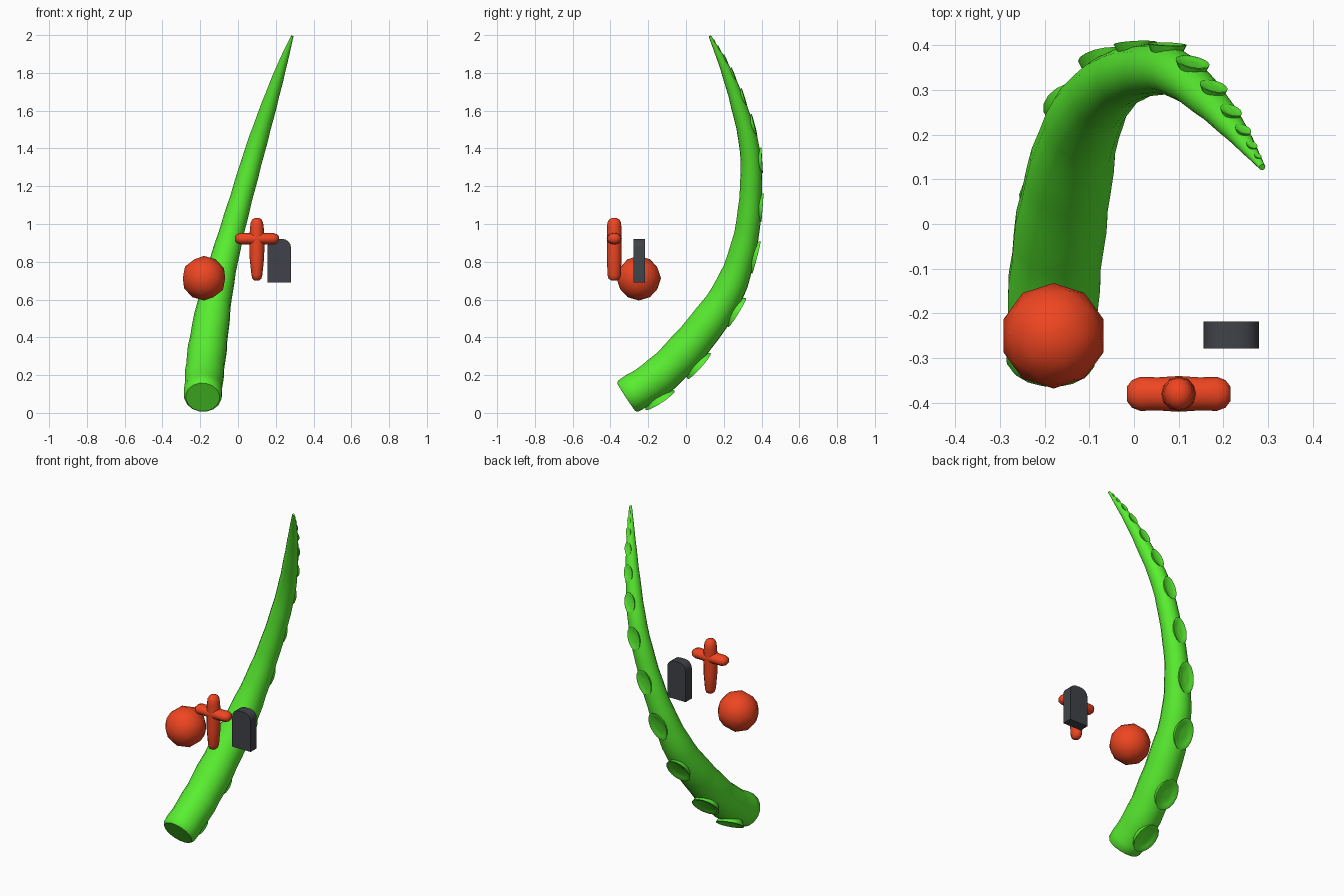
import bpy, bmesh, math
from mathutils import Vector, Matrix

if "Cube" in bpy.data.objects:
    bpy.data.objects.remove(bpy.data.objects["Cube"])


def material(name, rgb):
    m = bpy.data.materials.new(name)
    m.diffuse_color = (*rgb, 1)
    m.use_nodes = True
    m.node_tree.nodes["Principled BSDF"].inputs["Base Color"].default_value = m.diffuse_color
    return m


GREEN = material("green", (0.10, 0.86, 0.03))
RED = material("red", (0.86, 0.06, 0.015))
DARK = material("charcoal", (0.05, 0.055, 0.065))


def finish(bm, name, mat, angle=40):
    bmesh.ops.recalc_face_normals(bm, faces=bm.faces)
    me = bpy.data.meshes.new(name)
    bm.to_mesh(me)
    bm.free()
    ob = bpy.data.objects.new(name, me)
    bpy.context.collection.objects.link(ob)
    me.materials.append(mat)
    bpy.ops.object.select_all(action='DESELECT')
    ob.select_set(True)
    bpy.context.view_layer.objects.active = ob
    bpy.ops.object.shade_smooth_by_angle(angle=math.radians(angle))
    return ob


def loft(bm, rings):
    """Skin a list of equal-length point rings and cap both ends."""
    vs = [[bm.verts.new(p) for p in ring] for ring in rings]
    n = len(vs[0])
    for a, b in zip(vs, vs[1:]):
        for i in range(n):
            j = (i + 1) % n
            bm.faces.new((a[i], a[j], b[j], b[i]))
    bm.faces.new(vs[0])
    bm.faces.new(vs[-1])


def ellipse(c, u, v, n):
    return [c + u * math.cos(2 * math.pi * i / n) + v * math.sin(2 * math.pi * i / n)
            for i in range(n)]


# Tentacle centreline: x, y, z, radius
KEYS = [Vector(k) for k in (
    (-0.187, -0.315, 0.083, 0.100), (-0.178, -0.130, 0.205, 0.103),
    (-0.155, 0.050, 0.392, 0.101), (-0.115, 0.220, 0.635, 0.086),
    (-0.055, 0.307, 0.880, 0.070), (0.015, 0.341, 1.130, 0.060),
    (0.090, 0.338, 1.390, 0.053), (0.165, 0.278, 1.630, 0.041),
    (0.230, 0.205, 1.830, 0.026), (0.287, 0.127, 1.994, 0.007))]


def path(u):
    i = min(int(u), len(KEYS) - 2)
    t = u - i
    b, c = KEYS[i], KEYS[i + 1]
    a = KEYS[i - 1] if i else 2 * b - c
    d = KEYS[i + 2] if i + 2 < len(KEYS) else 2 * c - b
    return 0.5 * (2 * b + (c - a) * t + (2 * a - 5 * b + 4 * c - d) * t * t
                  + (3 * b - a - 3 * c + d) * t ** 3)


def frame(u):
    """Centre, radius, tangent, side and outward direction on the path."""
    p = path(u)
    e = 0.02
    t = (path(min(u + e, 9)) - path(max(u - e, 0))).to_3d().normalized()
    out = t.cross(Vector((-0.97, 0, 0.23))).normalized()
    if out.y < 0:
        out = -out
    return p.to_3d(), p.w, t, t.cross(out), out


# Tentacle body
bm = bmesh.new()
rings = []
for k in range(37):
    c, r, t, side, out = frame(k / 4)
    r *= 1 + 0.02 * math.sin(k * 2.1)
    if k == 0:
        rings.append(ellipse(c, side * r * 0.9, out * r * 0.9, 16))
        c = c + t * 0.012
    rings.append(ellipse(c, side * r, out * r, 16))
loft(bm, rings)
finish(bm, "tentacle", GREEN, 50)

# Suckers along the outer side: height and width factors give a shallow cup
CUP = ((0.60, 0.72), (1.02, 0.97), (1.08, 1.0), (1.09, 0.88), (1.02, 0.72), (1.0, 0.3))
bm = bmesh.new()
for u in (0.64, 1.65, 2.78, 3.85, 4.85, 5.78, 6.5, 7.15, 7.75, 8.2, 8.55, 8.8):
    c, r, t, side, out = frame(u)
    length = min(1.3 * r, 0.092)
    loft(bm, [ellipse(c + out * r * h, t * length * s, side * r * 0.74 * s, 16)
              for h, s in CUP])
finish(bm, "suckers", GREEN)

# Ball
bm = bmesh.new()
bmesh.ops.create_icosphere(bm, subdivisions=2, radius=0.118,
                           matrix=Matrix.Translation((-0.18, -0.25, 0.713)))
finish(bm, "ball", RED)


def rod(name, a, b, profile):
    """Round-ended rod; profile is (fraction along, radius)."""
    a, b = Vector(a), Vector(b)
    d = (b - a).normalized()
    u = Vector((0, 1, 0))
    v = d.cross(u)
    bm = bmesh.new()
    loft(bm, [ellipse(a.lerp(b, f), u * r, v * r * w, 12) for f, r, w in profile])
    finish(bm, name, RED, 60)


# Cross: upright and arms
rod("cross_upright", (0.1, -0.38, 0.70), (0.1, -0.38, 1.032),
    ((0, 0.012, 1), (0.03, 0.029, 0.8), (0.09, 0.036, 0.8), (0.35, 0.038, 1),
     (0.65, 0.039, 1.05), (0.85, 0.038, 0.95), (0.93, 0.036, 0.9),
     (0.98, 0.026, 0.9), (1, 0.01, 1)))
rod("cross_arms", (-0.016, -0.38, 0.922), (0.216, -0.38, 0.922),
    ((0, 0.016, 0.8), (0.05, 0.031, 0.8), (0.13, 0.038, 0.8), (0.3, 0.037, 0.8),
     (0.5, 0.04, 0.95), (0.7, 0.037, 0.8), (0.87, 0.038, 0.8),
     (0.95, 0.031, 0.8), (1, 0.016, 0.8)))

# Tablet with rounded upper corners
outline = [(0.155, 0.69), (0.28, 0.69)]
for cx, start in ((0.235, 0), (0.20, 90)):
    for i in range(5):
        a = math.radians(start + i * 22.5)
        outline.append((cx + 0.045 * math.cos(a), 0.876 + 0.045 * math.sin(a)))
bm = bmesh.new()
loft(bm, [[Vector((x, y, z)) for x, z in outline] for y in (-0.278, -0.218)])
finish(bm, "tablet", DARK)
